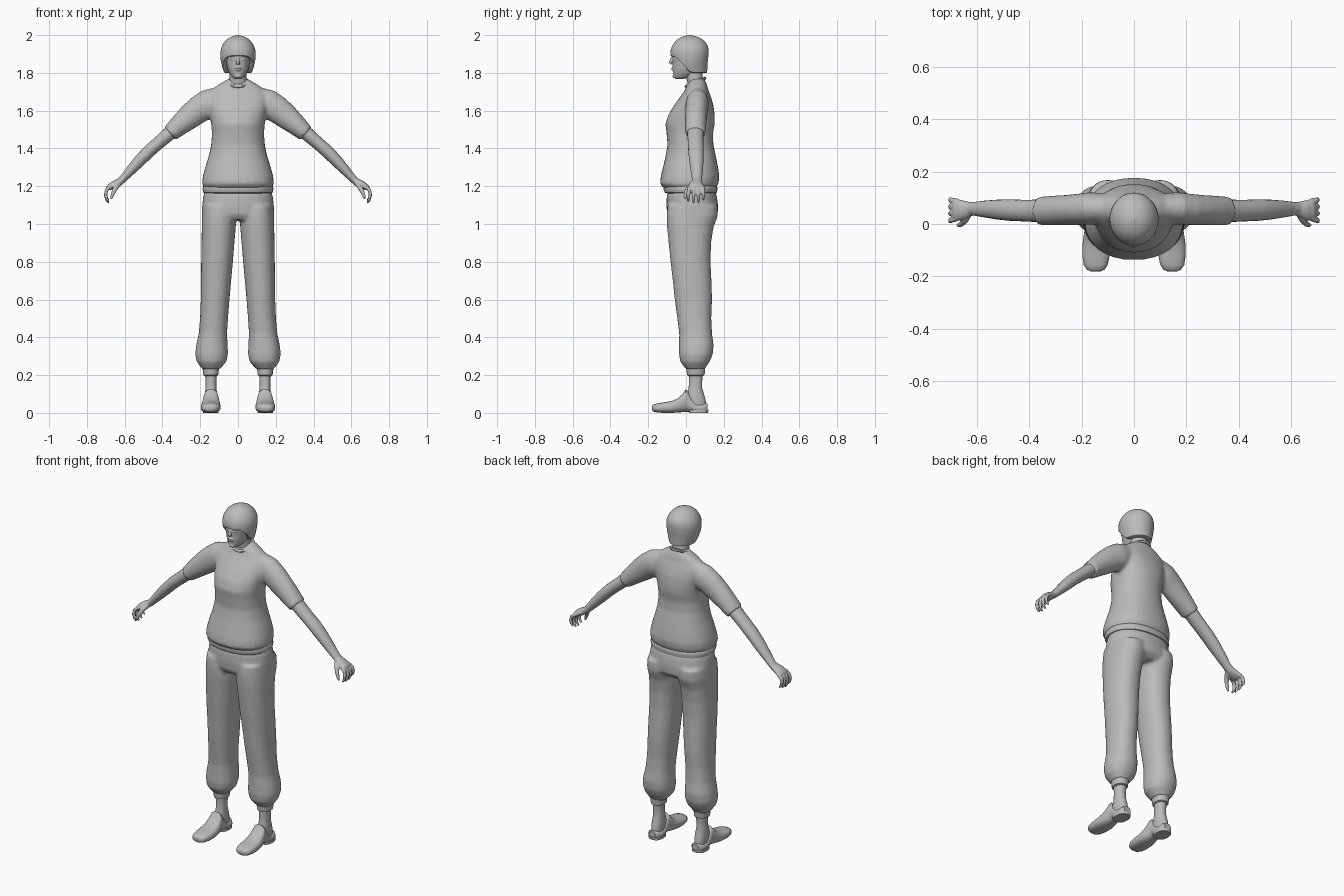
import bpy, bmesh, math
from mathutils import Vector

grey = bpy.data.materials.new("plain_grey")
grey.diffuse_color = (0.5, 0.5, 0.5, 1)


def skin(bm, rings):
    """Join rings of points into a closed skin."""
    vs = [[bm.verts.new(p) for p in r] for r in rings]
    n = len(vs[0])
    for a, b in zip(vs, vs[1:]):
        for i in range(n):
            j = (i + 1) % n
            bm.faces.new((a[i], a[j], b[j], b[i]))
    bm.faces.new(vs[0][::-1])
    bm.faces.new(vs[-1])


def stack(bm, secs, side=1, axis="z", power=0.9, n=32):
    """Sections (position, centre x, half width, low, high) stacked along z or y."""
    rings = []
    for t, cx, rx, lo, hi in secs:
        ring = []
        for i in range(n):
            a = math.tau * i / n
            c, s = math.cos(a), math.sin(a)
            x = side * cx + rx * math.copysign(abs(c) ** power, c)
            w = (lo + hi) / 2 + (hi - lo) / 2 * math.copysign(abs(s) ** power, s)
            ring.append((x, w, t) if axis == "z" else (x, t, w))
        rings.append(ring)
    skin(bm, rings)


def tube(bm, pts, side=1, n=20):
    """Oval tube along (x, y, z, half depth in y, half thickness)."""
    ps = [Vector(p[:3]) for p in pts]
    rings = []
    for k, p in enumerate(pts):
        d = (ps[min(k + 1, len(ps) - 1)] - ps[max(k - 1, 0)]).normalized()
        u = Vector((0, 1, 0))
        u = (u - d * u.dot(d)).normalized()
        v = d.cross(u)
        ring = []
        for i in range(n):
            a = math.tau * i / n
            q = ps[k] + u * p[3] * math.cos(a) + v * p[4] * math.sin(a)
            ring.append((side * q.x, q.y, q.z))
        rings.append(ring)
    skin(bm, rings)


def ball(bm, loc, size):
    r = bmesh.ops.create_uvsphere(bm, u_segments=16, v_segments=10, radius=1)
    for v in r["verts"]:
        v.co = Vector([l + c * s for l, c, s in zip(loc, v.co, size)])


def finish(name, bm, voxel=0, smooth=0, subdiv=0):
    bmesh.ops.recalc_face_normals(bm, faces=bm.faces)
    me = bpy.data.meshes.new(name)
    bm.to_mesh(me)
    bm.free()
    me.materials.append(grey)
    ob = bpy.data.objects.new(name, me)
    bpy.context.collection.objects.link(ob)
    for o in bpy.context.selected_objects:
        o.select_set(False)
    ob.select_set(True)
    bpy.context.view_layer.objects.active = ob
    bpy.ops.object.shade_smooth_by_angle(angle=math.radians(45))
    if voxel:
        m = ob.modifiers.new("blend", "REMESH")
        m.mode, m.voxel_size, m.use_smooth_shade = "VOXEL", voxel, True
    if smooth:
        m = ob.modifiers.new("soften", "SMOOTH")
        m.factor, m.iterations = 0.5, smooth
    if subdiv:
        m = ob.modifiers.new("round", "SUBSURF")
        m.levels = m.render_levels = subdiv
    return ob


# shirt: torso and both sleeves blended together
bm = bmesh.new()
stack(bm, [(1.19, 0, .18, -.12, .16), (1.215, 0, .19, -.138, .172), (1.25, 0, .187, -.134, .177),
           (1.30, 0, .174, -.122, .17), (1.36, 0, .155, -.108, .158), (1.42, 0, .142, -.098, .145),
           (1.48, 0, .138, -.103, .143), (1.53, 0, .142, -.109, .152), (1.58, 0, .15, -.093, .152),
           (1.63, 0, .158, -.062, .145), (1.68, 0, .158, -.026, .13), (1.71, 0, .14, -.005, .118),
           (1.735, 0, .108, .004, .112), (1.758, 0, .07, .018, .102), (1.77, 0, .05, .03, .096)])
for s in (-1, 1):
    tube(bm, [(.09, .062, 1.665, .05, .065), (.16, .06, 1.635, .062, .078), (.21, .056, 1.605, .06, .073),
              (.26, .053, 1.565, .058, .066), (.31, .051, 1.523, .057, .056), (.36, .05, 1.478, .055, .045)], s)
finish("shirt", bm, .009, 6)

# hem band below the shirt
bm = bmesh.new()
stack(bm, [(1.162, 0, .172, -.098, .155), (1.166, 0, .183, -.112, .163), (1.185, 0, .188, -.12, .167),
           (1.2, 0, .184, -.118, .165), (1.208, 0, .172, -.11, .155)])
finish("shirt_hem", bm)

# round neckline band, tilted forward
bm = bmesh.new()
rings = []
for i in range(33):
    a = math.tau * i / 32
    p = Vector((.056 * math.cos(a), .05 + .05 * math.sin(a), 1.75 + .022 * math.sin(a)))
    out = Vector((math.cos(a), math.sin(a), 0))
    rings.append([p + .008 * (out * math.cos(b) + Vector((0, 0, 1)) * math.sin(b))
                  for b in [math.tau * j / 8 for j in range(8)]])
skin(bm, rings)
finish("neckline", bm)

# trousers: hips and gathered legs blended together
bm = bmesh.new()
stack(bm, [(1.19, 0, .17, -.09, .15), (1.15, 0, .184, -.102, .163), (1.10, 0, .19, -.104, .17),
           (1.05, 0, .191, -.1, .168), (1.02, 0, .182, -.08, .135)])
for s in (-1, 1):
    stack(bm, [(1.10, .1, .085, -.098, .168), (1.04, .1, .091, -.102, .168), (.98, .102, .09, -.1, .145),
               (.9, .106, .087, -.092, .133), (.8, .111, .084, -.082, .13), (.7, .116, .08, -.07, .135),
               (.6, .121, .076, -.06, .138), (.5, .127, .074, -.046, .134), (.42, .133, .075, -.036, .138),
               (.36, .138, .083, -.037, .146), (.31, .14, .087, -.037, .142), (.27, .14, .078, -.03, .125),
               (.245, .142, .058, -.012, .108), (.23, .143, .045, 0, .1)], s)
finish("trousers", bm, .009, 6)

for s, tag in ((-1, "right"), (1, "left")):
    # elastic ankle cuff
    bm = bmesh.new()
    stack(bm, [(.196, .144, .032, .014, .09), (.2, .144, .039, .006, .098), (.222, .144, .042, .003, .101),
               (.242, .144, .045, .002, .102)], s)
    finish(tag + "_trouser_cuff", bm)
    # ankle and heel
    bm = bmesh.new()
    stack(bm, [(.02, .143, .03, .0, .108), (.06, .143, .032, .0, .105), (.09, .143, .033, .004, .098),
               (.13, .143, .029, .014, .086), (.17, .143, .029, .016, .086), (.23, .143, .033, .012, .092)], s)
    finish(tag + "_ankle", bm)
    # slip-on shoe with raised tongue and low heel cup
    bm = bmesh.new()
    stack(bm, [(-.181, .146, .018, .014, .036), (-.174, .146, .034, .007, .044), (-.155, .146, .046, .003, .05),
               (-.12, .145, .052, 0, .055), (-.075, .144, .052, 0, .063), (-.045, .143, .049, .002, .076),
               (-.02, .143, .045, .004, .098), (-.002, .143, .04, .006, .124), (.008, .143, .038, .006, .118),
               (.028, .143, .038, .006, .08), (.05, .143, .039, .004, .05), (.08, .143, .039, 0, .045),
               (.102, .143, .034, 0, .052), (.115, .143, .022, .004, .05)], s, "y", .8)
    finish(tag + "_shoe", bm)
    bm = bmesh.new()
    stack(bm, [(0, .144, .04, .015, .117), (.016, .144, .041, .015, .119)], s, "z", .8)
    finish(tag + "_shoe_heel", bm)
    # bare arm
    bm = bmesh.new()
    tube(bm, [(.29, .05, 1.54, .042, .04), (.36, .05, 1.482, .043, .037), (.42, .051, 1.43, .041, .034),
              (.47, .053, 1.387, .041, .034), (.52, .055, 1.336, .038, .032), (.57, .057, 1.282, .032, .026),
              (.61, .058, 1.238, .026, .02), (.635, .058, 1.217, .027, .02)], s)
    finish(tag + "_arm", bm)
    # hand: palm, curled fingers and thumb
    bm = bmesh.new()
    tube(bm, [(.605, .058, 1.24, .022, .017), (.63, .056, 1.222, .029, .02), (.655, .053, 1.208, .038, .021),
              (.68, .054, 1.195, .042, .017), (.69, .055, 1.188, .038, .011)], s)
    for y, tip, ln in ((.02, .012, .9), (.043, .04, 1), (.066, .066, .95), (.088, .092, .8)):
        tube(bm, [(.675, y, 1.197, .011, .01), (.695, (y + tip) / 2, 1.182, .011, .01),
                  (.701, tip, 1.188 - .035 * ln, .01, .009), (.696, tip, 1.188 - .06 * ln, .008, .008),
                  (.684, tip, 1.188 - .078 * ln, .005, .005)], s, 10)
    tube(bm, [(.63, .04, 1.215, .014, .014), (.645, .015, 1.195, .014, .014), (.658, .0, 1.17, .011, .011),
              (.668, -.004, 1.145, .009, .009), (.673, -.004, 1.13, .005, .005)], s, 10)
    finish(tag + "_hand", bm, .004, 3)

# neck
bm = bmesh.new()
stack(bm, [(1.70, 0, .055, .01, .098), (1.75, 0, .047, .008, .094), (1.78, 0, .044, .0, .088),
           (1.84, 0, .046, -.01, .09)])
finish("neck", bm)

# head with nose, brow, lips, chin and eyelids blended in
bm = bmesh.new()
stack(bm, [(1.768, 0, .018, -.055, -.01), (1.776, 0, .03, -.063, .02), (1.795, 0, .044, -.067, .055),
           (1.82, 0, .055, -.07, .08), (1.85, 0, .062, -.071, .095), (1.88, 0, .067, -.073, .1),
           (1.91, 0, .07, -.073, .1), (1.95, 0, .06, -.05, .09)])
tube(bm, [(0, -.07, 1.888, .006, .006), (0, -.077, 1.872, .007, .007), (0, -.083, 1.856, .008, .011),
          (0, -.076, 1.847, .007, .013)], 1, 10)
ball(bm, (0, -.071, 1.825), (.02, .008, .004))
ball(bm, (0, -.07, 1.816), (.017, .008, .004))
ball(bm, (0, -.062, 1.783), (.017, .009, .01))
for s in (-1, 1):
    ball(bm, (s * .027, -.066, 1.889), (.019, .009, .004))
    ball(bm, (s * .027, -.063, 1.874), (.012, .007, .005))
finish("head", bm, .0035, 2)

# bobbed hair: cap whose lower edge drops from the fringe to the nape
bm = bmesh.new()
prof = [(1.78, .74), (1.80, .78), (1.83, .88), (1.87, .97), (1.90, 1), (1.93, .96), (1.96, .8),
        (1.98, .6), (1.993, .36), (2.0, .04)]


def width(z):
    for (a, p), (b, q) in zip(prof, prof[1:]):
        if z <= b:
            return p + (q - p) * (z - a) / (b - a)
    return prof[-1][1]


def hair_point(a, u, inset=1):
    c, s = math.cos(a), math.sin(a)
    t = min(1, max(0, (s + .95) / 1.1))
    edge = 1.89 - .09 * t * t * (3 - 2 * t)
    z = edge + (2.0 - edge) * math.sin(u * math.pi / 2)
    w = width(z) * inset
    wy = max(w, .93 * inset) if s > 0 and z < 1.9 else w
    if s > 0 and z > 1.9:
        wy = min(inset, w * 1.08)
    return (.095 * w * c, .02 + (.1 if s > 0 else .104) * wy * s, z)


angles = [math.tau * i / 40 for i in range(40)]
rings = [[hair_point(a, 0, .7) for a in angles], [hair_point(a, 0, .95) for a in angles]]
rings += [[hair_point(a, k / 14) for a in angles] for k in range(15)]
skin(bm, rings)
finish("hair", bm, 0, 2)
